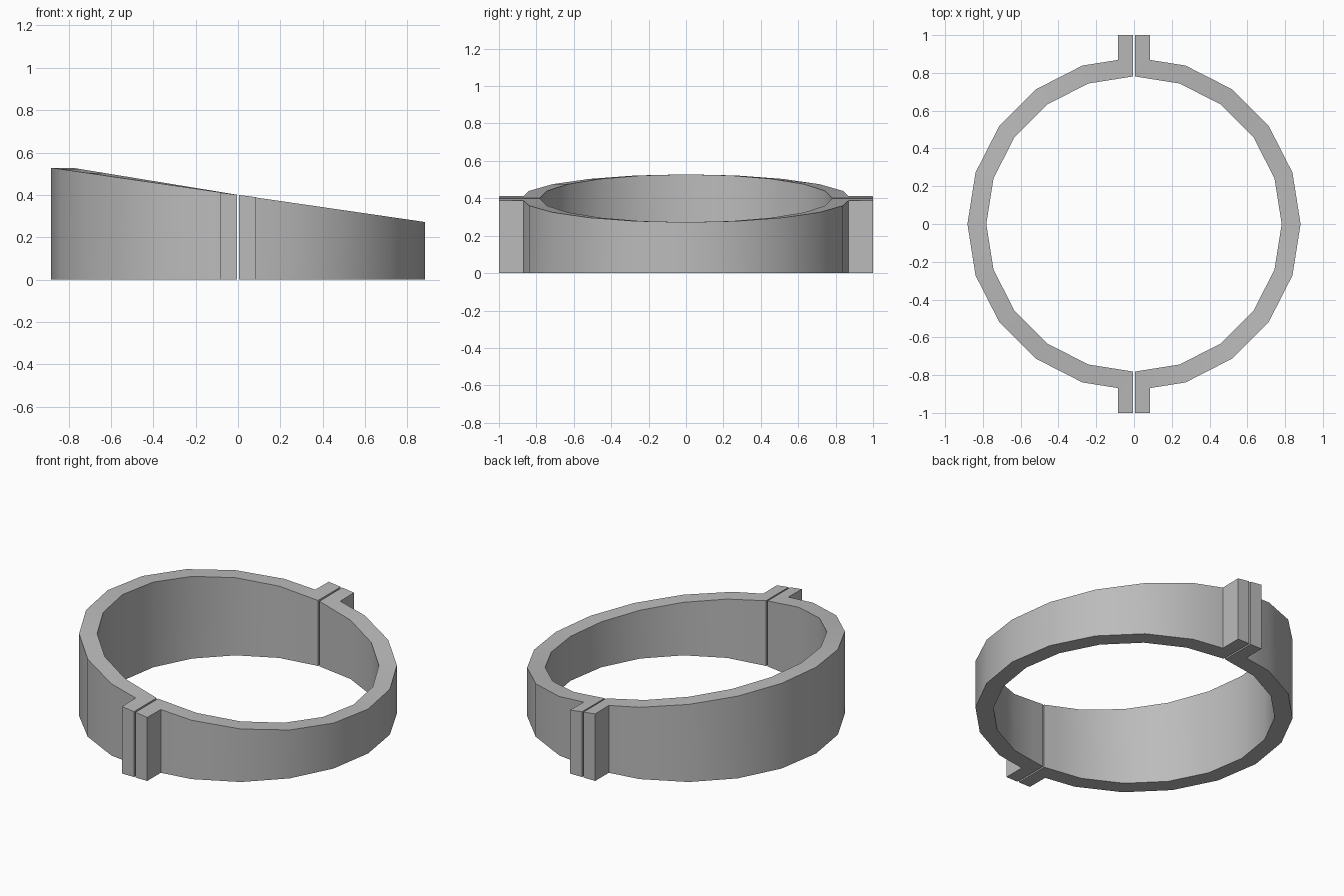
import bpy, bmesh, math

cube = bpy.data.objects.get("Cube")
if cube:
    bpy.data.objects.remove(cube)

R_OUT, R_IN = 0.882, 0.782    # 20-sided ring radii
GAP, TAB = 0.005, 0.085       # half gap between the halves, tab half width
Z_MID, Z_SLOPE = 0.40, 0.128  # sloping rim height

grey = bpy.data.materials.new("plain grey")
grey.use_nodes = True
COLOUR = (0.5, 0.5, 0.5, 1)
grey.diffuse_color = COLOUR
grey.node_tree.nodes["Principled BSDF"].inputs["Base Color"].default_value = COLOUR


def wall_y(r, x):
    """y on the ring side nearest the gap."""
    a = math.radians(72)
    return r + (r * math.sin(a) - r) * x / (r * math.cos(a))


def plan_columns():
    """Inner/outer point pairs around one half, from front gap to back gap."""
    ends = [(x, wall_y(R_IN, x), wall_y(R_OUT, x)) for x in (GAP, TAB)]
    cols = [((x, -i), (x, -o)) for x, i, o in ends]
    for k in range(-4, 5):
        a = math.radians(18 * k)
        cols.append(tuple((r * math.cos(a), r * math.sin(a)) for r in (R_IN, R_OUT)))
    cols += [((x, i), (x, o)) for x, i, o in reversed(ends)]
    return cols


def clamp_half(name, side):
    bm = bmesh.new()
    cols = [[bm.verts.new((side * x, y, 0)) for x, y in c] for c in plan_columns()]
    # Ring plan
    for a, b in zip(cols, cols[1:]):
        bm.faces.new((a[0], a[1], b[1], b[0]))
    # Clamping tabs at the front and back
    for inner, outer, y in ((cols[0], cols[1], -1), (cols[-1], cols[-2], 1)):
        tip = [bm.verts.new((side * x, y, 0)) for x in (GAP, TAB)]
        bm.faces.new((inner[1], outer[1], tip[1], tip[0]))
    # Raise the plan to the sloping rim
    grown = bmesh.ops.extrude_face_region(bm, geom=bm.faces[:], use_keep_orig=True)
    for v in grown["geom"]:
        if isinstance(v, bmesh.types.BMVert):
            v.co.z = Z_MID - Z_SLOPE * math.cos(math.atan2(v.co.y, v.co.x))
    bmesh.ops.recalc_face_normals(bm, faces=bm.faces[:])
    mesh = bpy.data.meshes.new(name)
    bm.to_mesh(mesh)
    bm.free()
    mesh.materials.append(grey)
    obj = bpy.data.objects.new(name, mesh)
    bpy.context.collection.objects.link(obj)
    bpy.ops.object.select_all(action="DESELECT")
    obj.select_set(True)
    bpy.context.view_layer.objects.active = obj
    bpy.ops.object.shade_smooth_by_angle(angle=math.radians(30))


clamp_half("left_clamp_half", 1)
clamp_half("right_clamp_half", -1)
